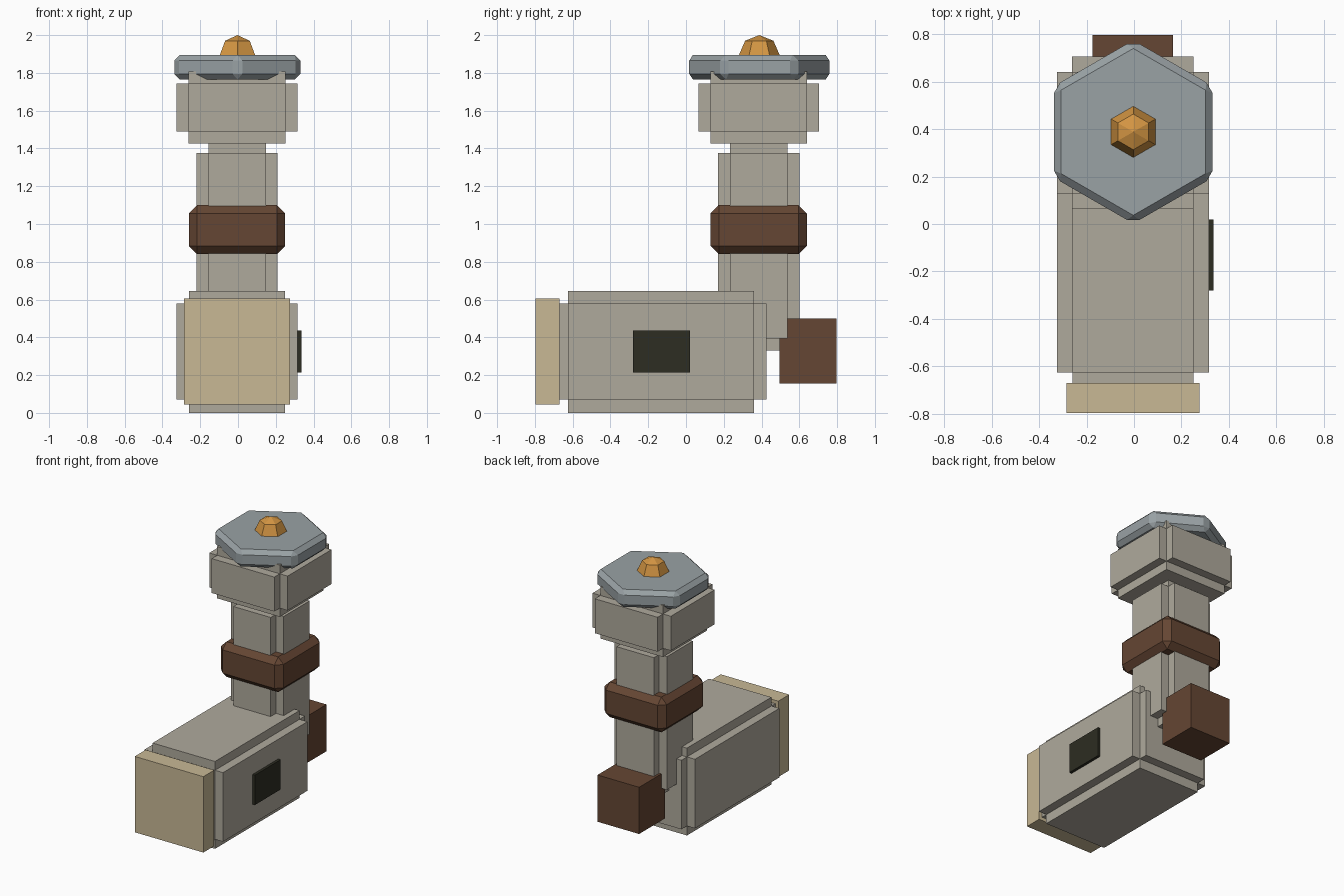
import bpy, bmesh, math
from mathutils import Vector

if "Cube" in bpy.data.objects:
    bpy.data.objects.remove(bpy.data.objects["Cube"])


def material(name, rgb):
    m = bpy.data.materials.new(name)
    m.diffuse_color = (*rgb, 1)
    m.use_nodes = True
    m.node_tree.nodes["Principled BSDF"].inputs["Base Color"].default_value = m.diffuse_color
    return m


STONE = material("warm grey stone", (0.43, 0.40, 0.335))
BROWN = material("brown", (0.13, 0.061, 0.033))
TAN = material("tan", (0.58, 0.48, 0.30))
SLATE = material("blue grey", (0.32, 0.36, 0.375))
GOLD = material("amber", (0.65, 0.30, 0.055))
DARK = material("dark olive", (0.026, 0.026, 0.016))
CX, CY = -0.005, 0.385   # axis of the column


def finish(name, bm, mat):
    bmesh.ops.recalc_face_normals(bm, faces=bm.faces)
    me = bpy.data.meshes.new(name)
    bm.to_mesh(me)
    bm.free()
    me.materials.append(mat)
    ob = bpy.data.objects.new(name, me)
    bpy.context.collection.objects.link(ob)
    return ob


def add_box(bm, lo, hi):
    lo, hi = Vector(lo), Vector(hi)
    verts = bmesh.ops.create_cube(bm, size=1)["verts"]
    for v in verts:
        v.co = (lo + hi) / 2 + v.co * (hi - lo)


def bevel_all(bm, width):
    bmesh.ops.bevel(bm, geom=bm.edges[:], offset=width, segments=1,
                    affect='EDGES', profile=0.5)


def box(name, lo, hi, mat, bevel=0):
    bm = bmesh.new()
    add_box(bm, lo, hi)
    if bevel:
        bevel_all(bm, bevel)
    return finish(name, bm, mat)


def notched_block(name, lo, hi, step, mat):
    """Three crossing boxes, each reaching full size along one axis."""
    bm = bmesh.new()
    for axis in range(3):
        inset = Vector((step, step, step))
        inset[axis] = 0
        add_box(bm, Vector(lo) + inset, Vector(hi) - inset)
    return finish(name, bm, mat)


def hex_rings(name, rings, mat, bevel=0, tip=None):
    """Hexagonal solid, points facing front and back, from (radius, z) rings."""
    bm = bmesh.new()
    loops = []
    for r, z in rings:
        loops.append([bm.verts.new((CX + 0.002 + r * math.sin(k * math.pi / 3),
                                    CY + 0.003 + r * math.cos(k * math.pi / 3), z))
                      for k in range(6)])
    bm.faces.new(loops[0])
    for a, b in zip(loops, loops[1:]):
        for k in range(6):
            j = (k + 1) % 6
            bm.faces.new((a[k], a[j], b[j], b[k]))
    if tip is None:
        bm.faces.new(loops[-1])
    else:
        top = bm.verts.new((CX + 0.002, CY + 0.003, tip))
        for k in range(6):
            bm.faces.new((loops[-1][k], loops[-1][(k + 1) % 6], top))
    if bevel:
        bmesh.ops.recalc_face_normals(bm, faces=bm.faces)
        bevel_all(bm, bevel)
    return finish(name, bm, mat)


# Horizontal body, column and head
notched_block("body", (-0.325, -0.69, 0.005), (0.315, 0.425, 0.645), 0.065, STONE)
notched_block("column", (-0.22, 0.17, 0.33), (0.21, 0.60, 1.44), 0.063, STONE)
notched_block("head", (-0.325, 0.065, 1.425), (0.315, 0.705, 1.807), 0.064, STONE)

# Front cap, rear block, side plate
box("front_cap", (-0.285, -0.797, 0.045), (0.275, -0.67, 0.605), TAN)
box("rear_block", (-0.175, 0.495, 0.155), (0.165, 0.797, 0.50), BROWN)
box("side_plate", (0.31, -0.28, 0.215), (0.335, 0.02, 0.435), DARK)

# Collar around the column
box("collar", (-0.26, 0.13, 0.84), (0.25, 0.64, 1.10), BROWN, bevel=0.044)

# Hexagonal lid and its knob
hex_rings("lid", [(0.386, 1.765), (0.386, 1.895)], SLATE, bevel=0.03)
hex_rings("knob", [(0.112, 1.885), (0.075, 1.97)], GOLD, tip=2.0)

# Rest the body exactly on the ground
for v in bpy.data.objects["body"].data.vertices:
    if v.co.z < 0.01:
        v.co.z = 0
